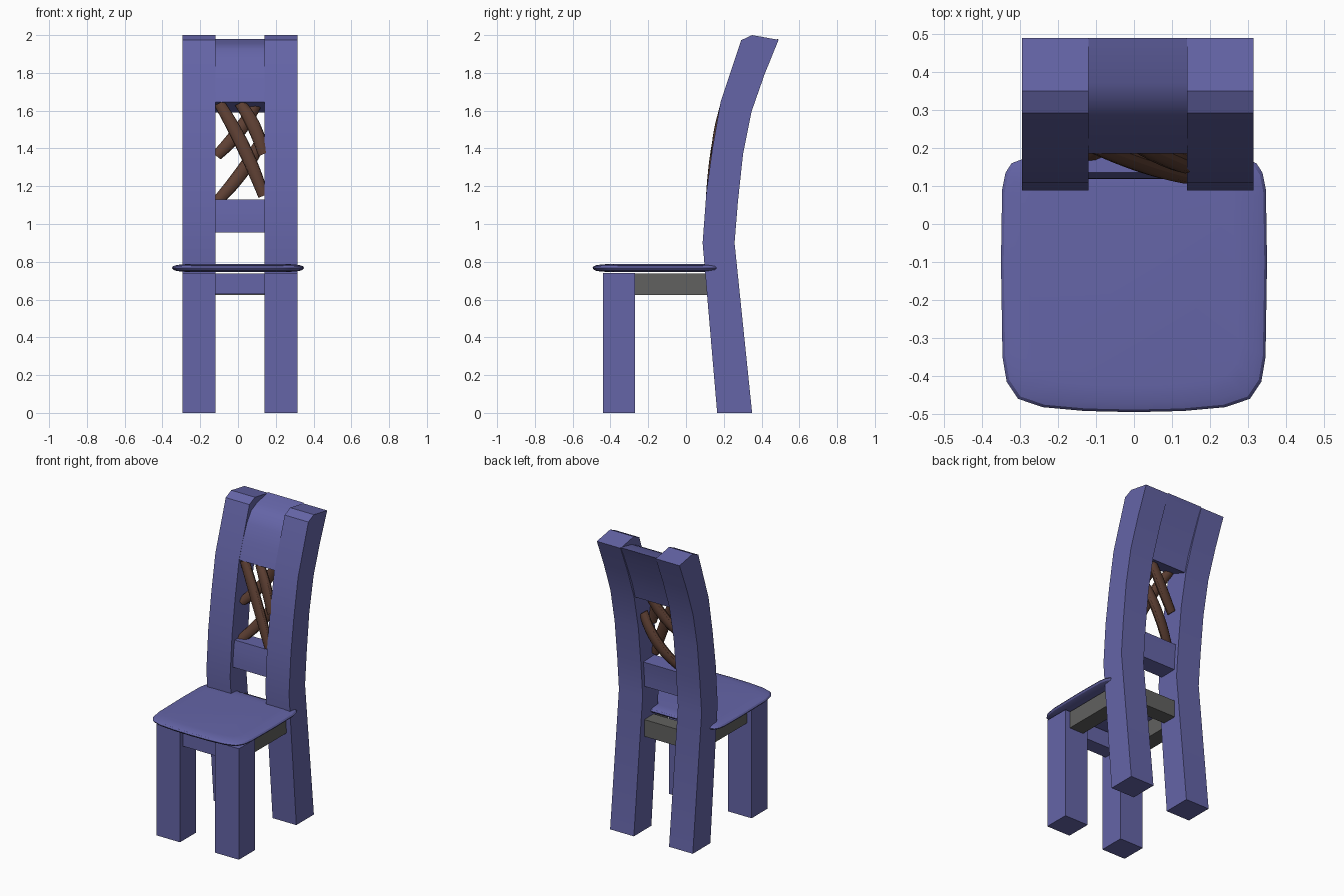
import bpy, bmesh, math
from mathutils import Vector

if "Cube" in bpy.data.objects:
    bpy.data.objects.remove(bpy.data.objects["Cube"])


def material(name, rgb):
    m = bpy.data.materials.new(name)
    m.diffuse_color = (*rgb, 1)
    m.use_nodes = True
    m.node_tree.nodes["Principled BSDF"].inputs["Base Color"].default_value = m.diffuse_color
    return m


PURPLE = material("purple_paint", (0.13, 0.13, 0.39))
BROWN = material("brown_wood", (0.11, 0.05, 0.033))
GREY = material("dark_grey", (0.12, 0.12, 0.115))

# inner gap between the left and right legs
XL, XR, LEG_W = -0.12, 0.14, 0.175


def finish(name, bm, mat):
    bmesh.ops.recalc_face_normals(bm, faces=bm.faces)
    me = bpy.data.meshes.new(name)
    bm.to_mesh(me)
    bm.free()
    ob = bpy.data.objects.new(name, me)
    bpy.context.collection.objects.link(ob)
    me.materials.append(mat)
    bpy.ops.object.select_all(action='DESELECT')
    ob.select_set(True)
    bpy.context.view_layer.objects.active = ob
    bpy.ops.object.shade_smooth_by_angle(angle=math.radians(30))
    return ob


def loft(name, rings, mat):
    """Skin a list of equal-length closed rings and cap both ends."""
    bm = bmesh.new()
    vs = [[bm.verts.new(p) for p in ring] for ring in rings]
    n = len(vs[0])
    for a, b in zip(vs, vs[1:]):
        for i in range(n):
            j = (i + 1) % n
            bm.faces.new((a[i], a[j], b[j], b[i]))
    bm.faces.new(vs[0])
    bm.faces.new(vs[-1])
    return finish(name, bm, mat)


def extrude_x(name, profile, x0, x1, mat):
    return loft(name, [[(x, y, z) for y, z in profile] for x in (x0, x1)], mat)


def box(name, x0, x1, y0, y1, z0, z1, mat):
    return extrude_x(name, [(y0, z0), (y1, z0), (y1, z1), (y0, z1)], x0, x1, mat)


# legs: bent rear posts, straight front legs, grey side rails
post = [(0.165, 0), (0.105, 0.7), (0.088, 0.9), (0.108, 1.17), (0.14, 1.4),
        (0.183, 1.645), (0.292, 1.973), (0.35, 2.0), (0.49, 1.975),
        (0.415, 1.79), (0.347, 1.595), (0.302, 1.37), (0.275, 1.12),
        (0.257, 0.9), (0.35, 0)]
for side, x0 in (("left", XL - LEG_W), ("right", XR)):
    x1 = x0 + LEG_W
    extrude_x("rear_post_" + side, post, x0, x1, PURPLE)
    box("front_leg_" + side, x0, x1, -0.44, -0.27, 0, 0.74, PURPLE)
    box("side_rail_" + side, x0 + 0.035, x1 - 0.035, -0.28, 0.13, 0.625, 0.737, GREY)

# front and back rails under the seat
box("front_rail", XL, XR, -0.41, -0.31, 0.63, 0.737, PURPLE)
box("back_rail", XL, XR, 0.14, 0.24, 0.625, 0.737, GREY)

# seat: rounded outline, thin with a soft rim
half = [(0, -0.495), (0.13, -0.492), (0.24, -0.482), (0.305, -0.46), (0.335, -0.415),
        (0.346, -0.35), (0.35, -0.1), (0.347, 0.09), (0.338, 0.135), (0.322, 0.16),
        (0.295, 0.17), (0.15, 0.172), (0, 0.172)]
outline = half + [(-x, y) for x, y in reversed(half[1:-1])]
rim = [(0.80, 0.747), (0.93, 0.751), (0.98, 0.758), (1.0, 0.768),
       (0.98, 0.777), (0.93, 0.783), (0.80, 0.787)]
CY = -0.162
loft("seat", [[(x * s, CY + (y - CY) * s, z) for x, y in outline] for s, z in rim], PURPLE)

# lower and upper panels of the backrest
extrude_x("lower_back_panel",
          [(0.118, 0.955), (0.120, 1.01), (0.126, 1.07), (0.135, 1.13),
           (0.250, 1.125), (0.243, 1.07), (0.238, 1.01), (0.236, 0.957)],
          XL, XR, PURPLE)
extrude_x("upper_back_panel",
          [(0.185, 1.645), (0.222, 1.76), (0.265, 1.86), (0.31, 1.925), (0.37, 1.955),
           (0.49, 1.98), (0.455, 1.91), (0.405, 1.79), (0.365, 1.69), (0.335, 1.59)],
          XL, XR, PURPLE)


def strip(name, p0, p1, bow, width, thick):
    """Bowed lattice strip with an oval section, bulging in y and sideways."""
    a, b = Vector(p0), Vector(p1)
    d = (b - a).normalized()
    side = Vector((d.z, 0, -d.x)).normalized()
    rings = []
    for k in range(13):
        t = k / 12
        arc = 4 * t * (1 - t)
        c = a.lerp(b, t) + Vector((0, bow, 0)) * arc - side * 0.015 * arc
        w = width * (0.8 + 0.2 * arc)
        rings.append([c + side * (w * math.cos(u)) + Vector((0, thick * math.sin(u), 0))
                      for u in (2 * math.pi * i / 12 for i in range(12))])
    loft(name, rings, BROWN)


# woven lattice: two strips in front, two crossing behind
strip("lattice_front_long", (-0.10, 0.21, 1.64), (0.135, 0.133, 1.15), -0.012, 0.036, 0.027)
strip("lattice_front_short", (0.01, 0.215, 1.64), (0.135, 0.16, 1.37), -0.01, 0.036, 0.027)
strip("lattice_back_upper", (0.10, 0.27, 1.64), (-0.115, 0.215, 1.36), 0.015, 0.036, 0.027)
strip("lattice_back_lower", (0.135, 0.255, 1.46), (-0.11, 0.19, 1.12), 0.035, 0.036, 0.027)
